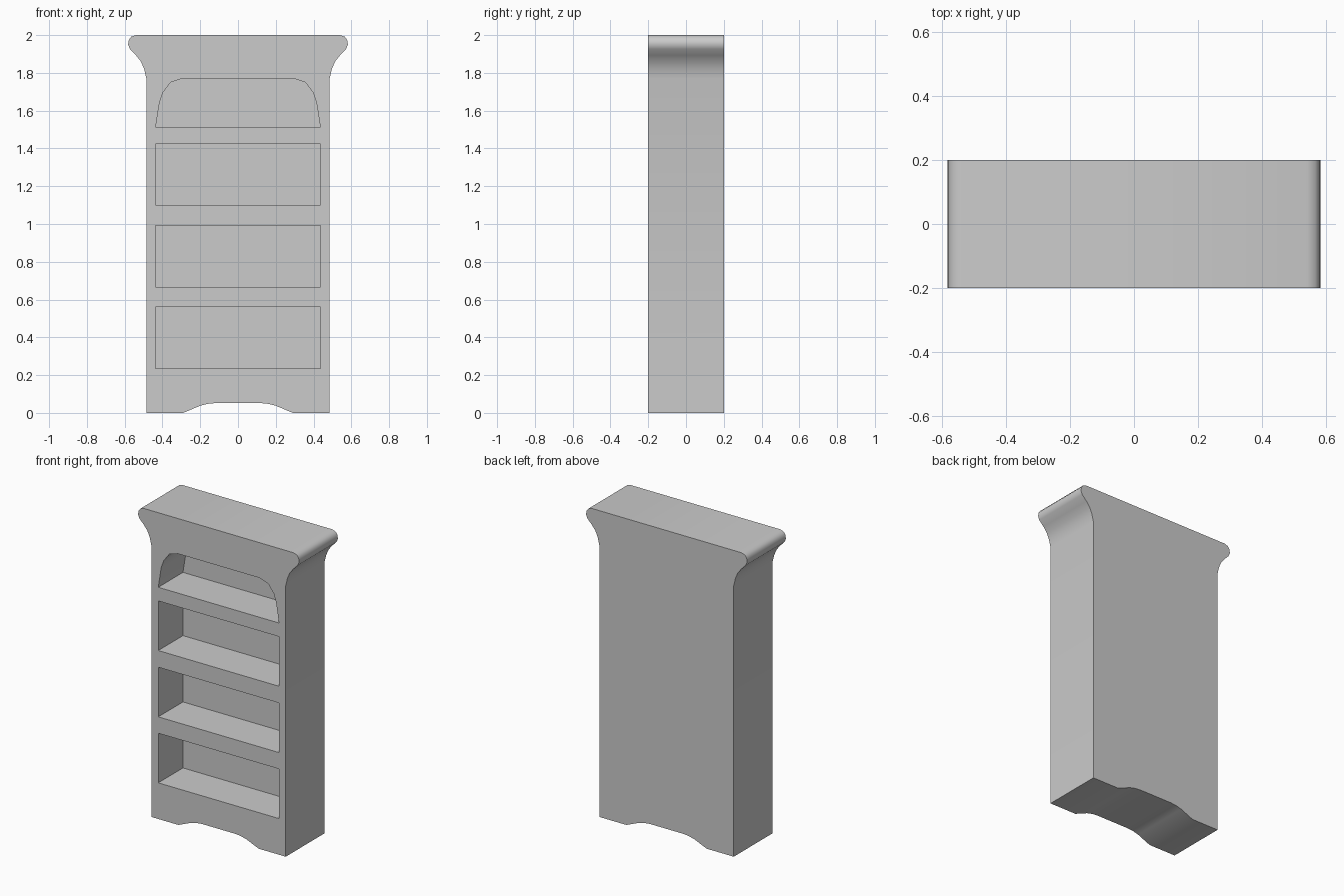
import bpy, bmesh
from math import radians

if "Cube" in bpy.data.objects:
    bpy.data.objects.remove(bpy.data.objects["Cube"])


def extrude_profile(name, half, y0, y1):
    """Mirror a right-hand (x, z) profile and extrude it along y."""
    pts = half + [(-x, z) for x, z in reversed(half)]
    bm = bmesh.new()
    face = bm.faces.new([bm.verts.new((x, y0, z)) for x, z in pts])
    ext = bmesh.ops.extrude_face_region(bm, geom=[face])
    moved = [v for v in ext["geom"] if isinstance(v, bmesh.types.BMVert)]
    bmesh.ops.translate(bm, verts=moved, vec=(0, y1 - y0, 0))
    bmesh.ops.recalc_face_normals(bm, faces=bm.faces)
    mesh = bpy.data.meshes.new(name)
    bm.to_mesh(mesh)
    bm.free()
    obj = bpy.data.objects.new(name, mesh)
    bpy.context.collection.objects.link(obj)
    return obj


# Cabinet body: arched foot, straight sides, flared and rounded cornice
body = extrude_profile("bookcase_body", [
    (0.12, 0.052), (0.16, 0.048), (0.20, 0.038), (0.29, 0), (0.485, 0),
    (0.485, 1.77), (0.497, 1.82), (0.514, 1.86), (0.54, 1.893),
    (0.572, 1.926), (0.582, 1.95), (0.578, 1.975), (0.565, 1.992), (0.54, 2.0),
], -0.2, 0.2)

# Shelf recesses: three rectangles and an arched one on top
W = 0.436
recesses = [[(W, z), (W, z + 0.324)] for z in (0.236, 0.667, 1.10)]
recesses.append([(W, 1.513), (0.415, 1.645), (0.398, 1.695),
                 (0.357, 1.75), (0.295, 1.77)])

bpy.context.view_layer.objects.active = body
body.select_set(True)
for profile in recesses:
    cutter = extrude_profile("recess_cutter", profile, -0.3, 0.055)
    cutter.hide_render = True
    mod = body.modifiers.new("recess", 'BOOLEAN')
    mod.operation = 'DIFFERENCE'
    mod.solver = 'EXACT'
    mod.object = cutter
    bpy.ops.object.modifier_apply(modifier=mod.name)
    bpy.data.objects.remove(cutter)

bpy.ops.object.shade_smooth_by_angle(angle=radians(40))
